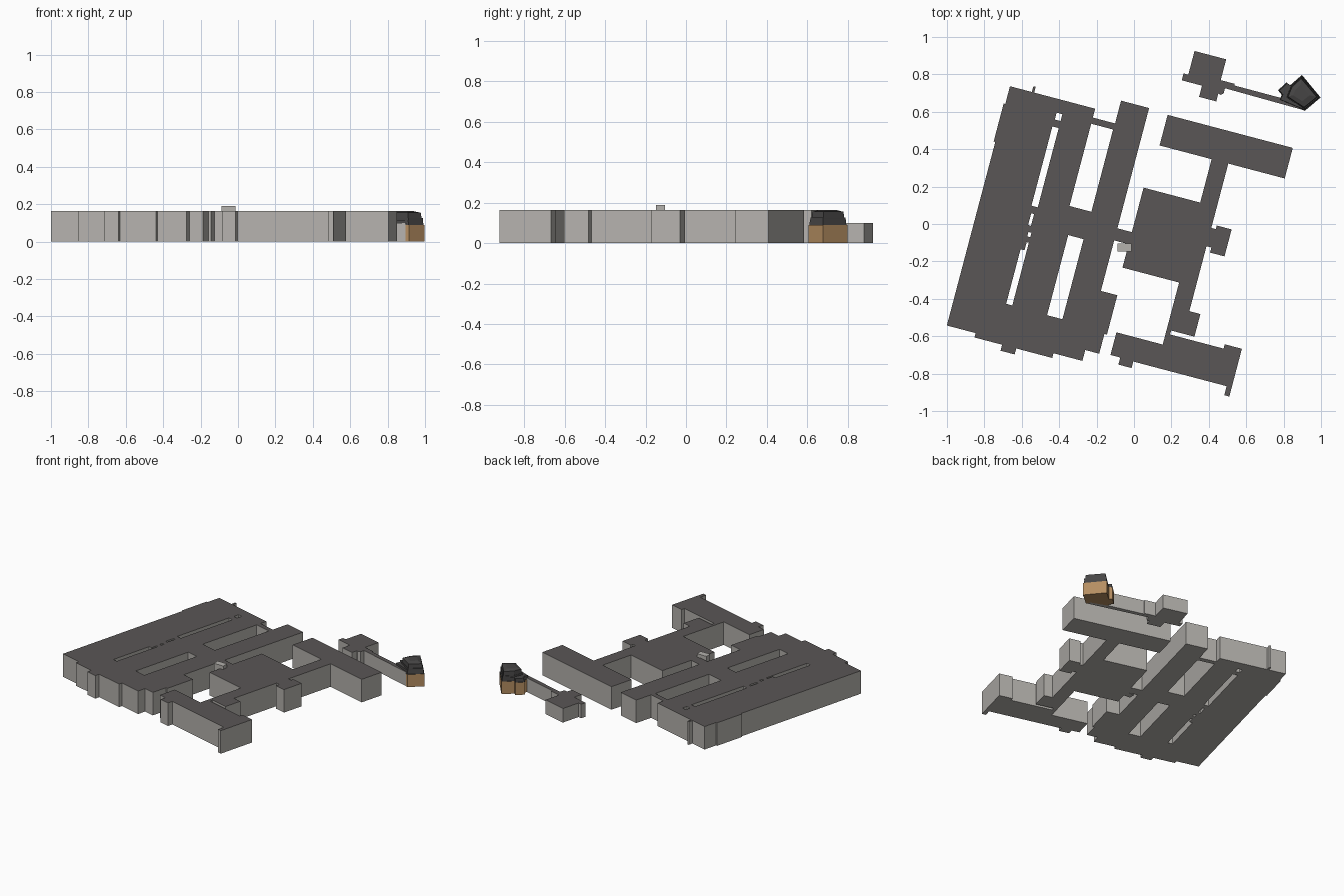
import bpy, bmesh, math

TILT = math.radians(-14.78)   # the whole campus grid is turned on the site
H = 0.164                     # main roof height


def material(name, rgb):
    m = bpy.data.materials.new(name)
    m.diffuse_color = (*rgb, 1)
    return m


WALL = material("light grey wall", (0.46, 0.445, 0.42))
ROOF = material("dark grey roof", (0.102, 0.094, 0.092))
TAN = material("tan brick", (0.46, 0.27, 0.12))
SLATE = material("slate roof", (0.062, 0.06, 0.06))


def rect(u0, u1, v0, v1):
    return [(u0, v0), (u1, v0), (u1, v1), (u0, v1)]


def prism(name, outline, z0, z1, side, top, holes=(), turn=TILT, taper=1.0):
    """Flat-roofed volume from an outline with optional courtyards."""
    bm = bmesh.new()
    for loop in (outline, *holes):
        vs = [bm.verts.new((x, y, z0)) for x, y in loop]
        for a, b in zip(vs, vs[1:] + vs[:1]):
            bm.edges.new((a, b))
    bmesh.ops.triangle_fill(bm, edges=bm.edges[:], use_beauty=True)
    ext = bmesh.ops.extrude_face_region(bm, geom=bm.faces[:])
    cx = sum(p[0] for p in outline) / len(outline)
    cy = sum(p[1] for p in outline) / len(outline)
    for v in ext["geom"]:
        if isinstance(v, bmesh.types.BMVert):
            v.co = (cx + (v.co.x - cx) * taper, cy + (v.co.y - cy) * taper, z1)
    bmesh.ops.recalc_face_normals(bm, faces=bm.faces[:])
    for f in bm.faces:
        f.material_index = 1 if f.normal.z > 0.7 else 0
    me = bpy.data.meshes.new(name)
    bm.to_mesh(me)
    bm.free()
    me.materials.append(side)
    me.materials.append(top)
    ob = bpy.data.objects.new(name, me)
    ob.rotation_euler.z = turn
    bpy.context.collection.objects.link(ob)
    return ob


# West hall: large block with courtyards
west = [(-0.829, -0.78), (-0.67, -0.78), (-0.67, -0.804), (-0.517, -0.804),
        (-0.517, -0.837), (-0.439, -0.837), (-0.439, -0.804), (-0.24, -0.804),
        (-0.24, -0.778), (-0.08, -0.778), (-0.08, -0.718), (-0.003, -0.718),
        (-0.003, -0.609), (0.011, -0.609), (0.011, -0.391), (-0.08, -0.391),
        (-0.08, 0.62), (-0.235, 0.62), (-0.235, 0.494), (-0.358, 0.494),
        (-0.358, 0.543), (-0.695, 0.543), (-0.695, 0.575), (-0.708, 0.575),
        (-0.708, 0.543), (-0.829, 0.543), (-0.829, 0.445), (-0.838, 0.445),
        (-0.838, 0.235), (-0.829, 0.235)]
courtyards = [
    rect(-0.358, -0.237, 0.005, 0.46),
    rect(-0.325, -0.24, -0.59, -0.147),
    rect(-0.552, -0.52, 0.432, 0.47),
    rect(-0.555, -0.52, -0.045, 0.393),
    [(-0.552, -0.587), (-0.518, -0.587), (-0.518, -0.24), (-0.53, -0.24),
     (-0.53, -0.285), (-0.552, -0.285)],
    rect(-0.535, -0.518, -0.21, -0.185),
    rect(-0.546, -0.53, -0.15, -0.085),
]
prism("west_hall", west, 0, H, WALL, ROOF, courtyards)

# East wing: link bridge, square hall, spine corridor and two bars
east = [(-0.08, -0.112), (0, -0.112), (0, -0.241), (0.313, -0.241),
        (0.313, -0.584), (0.057, -0.584), (0.057, -0.709), (0.111, -0.709),
        (0.111, -0.748), (0.184, -0.748), (0.184, -0.712), (0.7, -0.712),
        (0.7, -0.762), (0.728, -0.762), (0.728, -0.498), (0.633, -0.498),
        (0.633, -0.522), (0.337, -0.522), (0.337, -0.5), (0.466, -0.5),
        (0.466, -0.375), (0.405, -0.375), (0.405, -0.016), (0.432, -0.016),
        (0.432, -0.044), (0.512, -0.044), (0.512, 0.105), (0.43, 0.105),
        (0.43, 0.085), (0.405, 0.085), (0.405, 0.441), (0.717, 0.441),
        (0.717, 0.61), (0.025, 0.61), (0.025, 0.441), (0.313, 0.441),
        (0.313, 0.201), (0, 0.201), (0, -0.045), (-0.08, -0.045)]
prism("east_wing", east, 0, H, WALL, ROOF)

# Small plant box rising beside the bridge, square to the site
prism("plant_box", rect(-0.088, -0.013, -0.147, -0.104), 0, 0.189, WALL, WALL, turn=0)

# Low north annex with its long thin passage to the tower
annex = [(0.077, 0.977), (0.077, 0.846), (0.051, 0.846), (0.051, 0.808),
         (0.163, 0.808), (0.163, 0.746), (0.258, 0.746), (0.258, 0.79),
         (0.27, 0.785), (0.285, 0.797), (0.285, 0.826), (0.71, 0.82),
         (0.71, 0.84), (0.58, 0.852), (0.33, 0.853), (0.33, 0.862),
         (0.252, 0.862), (0.252, 0.977)]
prism("north_annex", annex, 0, 0.1, WALL, ROOF)

# Tower: tan body, then stepped slate roof tiers
body = [(0.898, 0.797), (0.998, 0.676), (0.913, 0.605), (0.775, 0.662),
        (0.79, 0.69), (0.77, 0.715), (0.815, 0.757), (0.835, 0.742)]
crown = [(0.895, 0.788), (0.989, 0.677), (0.912, 0.615), (0.815, 0.678), (0.84, 0.737)]
prism("tower_body", body, 0, 0.089, TAN, SLATE, turn=0)
cx, cy = 0.88, 0.70


def shrink(points, k):
    return [(cx + (x - cx) * k, cy + (y - cy) * k) for x, y in points]


for i, (pts, k, z0, z1, taper) in enumerate([
        (body, 0.95, 0.089, 0.115, 0.97),
        (crown, 1.0, 0.115, 0.126, 0.99),
        (crown, 0.93, 0.126, 0.155, 0.95),
        (crown, 0.84, 0.155, 0.163, 0.6)]):
    prism(f"tower_roof_tier_{i + 1}", shrink(pts, k), z0, z1, SLATE, SLATE,
          turn=0, taper=taper)
